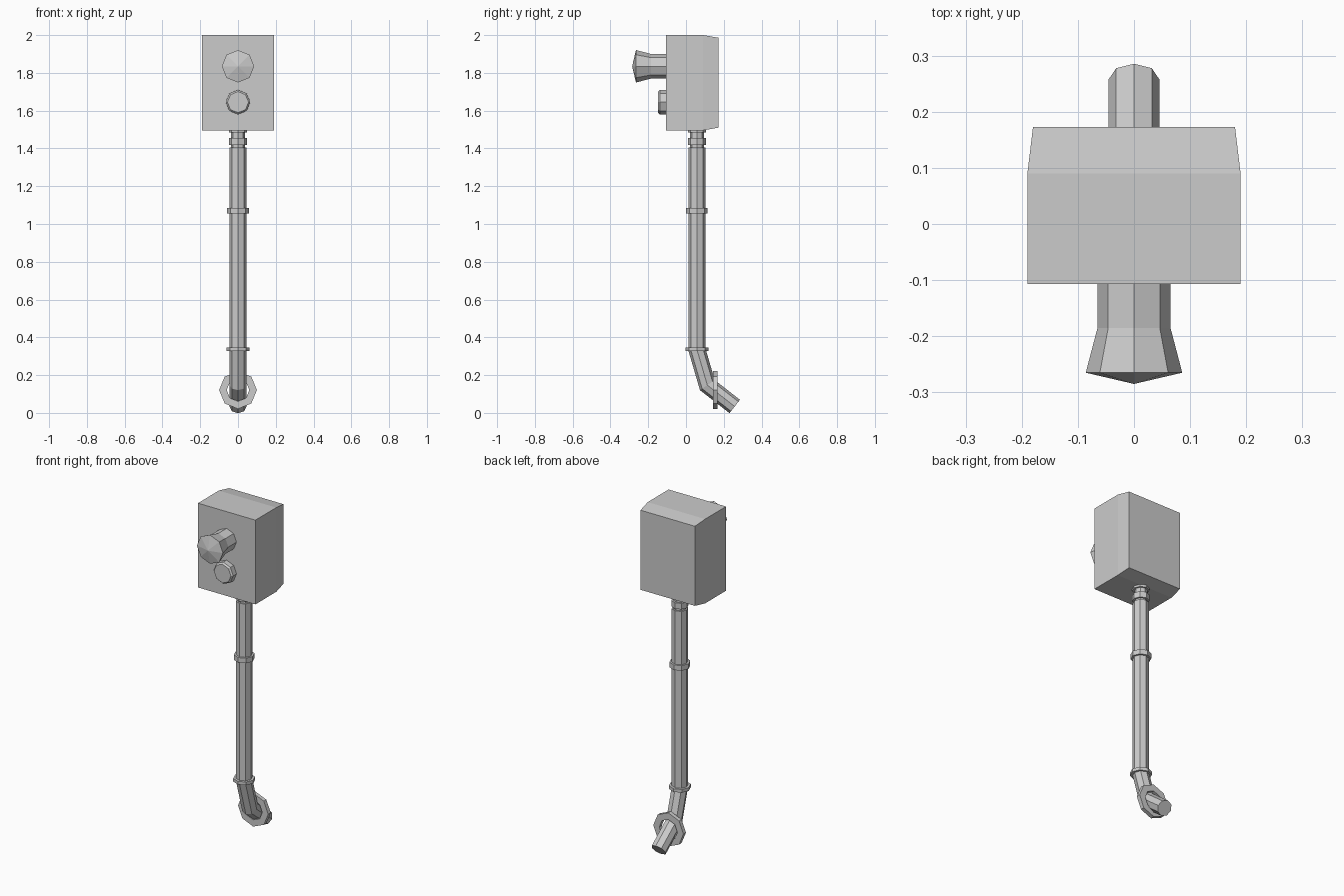
import bpy, bmesh, math
from mathutils import Vector

if "Cube" in bpy.data.objects:
    bpy.data.objects.remove(bpy.data.objects["Cube"])

POLE_Y = 0.058
SIDES = 8


def sweep(name, stations, cap=True, closed=False):
    """Octagonal skin; each station is (centre, radius, vector_u, vector_v)."""
    bm = bmesh.new()
    rings = []
    for c, r, u, v in stations:
        ring = []
        for i in range(SIDES):
            a = 2 * math.pi * i / SIDES
            ring.append(bm.verts.new(Vector(c) + r * (math.cos(a) * Vector(u) + math.sin(a) * Vector(v))))
        rings.append(ring)
    pairs = list(zip(rings, rings[1:]))
    if closed:
        pairs.append((rings[-1], rings[0]))
    for a, b in pairs:
        for i in range(SIDES):
            j = (i + 1) % SIDES
            bm.faces.new((a[i], a[j], b[j], b[i]))
    if cap and not closed:
        bm.faces.new(rings[0])
        bm.faces.new(rings[-1])
    bmesh.ops.remove_doubles(bm, verts=bm.verts, dist=1e-5)
    return finish(name, bm)


def finish(name, bm):
    bmesh.ops.recalc_face_normals(bm, faces=bm.faces)
    me = bpy.data.meshes.new(name)
    bm.to_mesh(me)
    bm.free()
    ob = bpy.data.objects.new(name, me)
    bpy.context.collection.objects.link(ob)
    return ob


def lathe_y(name, z, profile, **kw):
    return sweep(name, [((0, y, z), r, (1, 0, 0), (0, 0, 1)) for r, y in profile], **kw)


def lathe_z(name, profile):
    return sweep(name, [((0, POLE_Y, z), r, (1, 0, 0), (0, 1, 0)) for r, z in profile])


# Housing box with a slightly tapered back
bm = bmesh.new()
rings = []
for y, hx, hz in ((-0.107, 0.19, 0.252), (0.09, 0.19, 0.252), (0.173, 0.18, 0.238)):
    rings.append([bm.verts.new((sx * hx, y, 1.748 + sz * hz))
                  for sx, sz in ((-1, -1), (1, -1), (1, 1), (-1, 1))])
for a, b in zip(rings, rings[1:]):
    for i in range(4):
        j = (i + 1) % 4
        bm.faces.new((a[i], a[j], b[j], b[i]))
bm.faces.new(rings[0])
bm.faces.new(rings[-1])
finish("housing_box", bm)

# Flared knob with a shallow domed face
lathe_y("flared_knob", 1.835, [(0.065, -0.10), (0.065, -0.185), (0.086, -0.265), (0.0001, -0.285)])

# Lower button with a chamfered rim
lathe_y("round_button", 1.645, [(0.065, -0.10), (0.065, -0.138), (0.056, -0.147)])

# Neck between pole and box
lathe_z("pole_neck", [(0.036, 1.39), (0.036, 1.495)])
lathe_z("neck_collar", [(0.047, 1.418), (0.047, 1.454)])
lathe_z("top_collar", [(0.047, 1.484), (0.047, 1.498)])

# Pole bending into an angled foot, mitred at the bends
path = [Vector((0, POLE_Y, 1.405)), Vector((0, POLE_Y, 0.335)),
        Vector((0, 0.113, 0.147)), Vector((0, 0.2585, 0.034))]
path[3].y = 0.258
stations = []
for i, p in enumerate(path):
    d_in = (p - path[i - 1]).normalized() if i else (path[1] - p).normalized()
    d_out = (path[i + 1] - p).normalized() if i < len(path) - 1 else d_in
    t = (d_in + d_out).normalized()
    side = Vector((0, -t.z, t.y)) / t.dot(d_in)
    stations.append((p, 0.045, (1, 0, 0), side))
sweep("bent_pole", stations)

# Pole bands
lathe_z("middle_band", [(0.057, 1.056), (0.057, 1.086)])
lathe_z("lower_band", [(0.06, 0.328), (0.06, 0.347)])

# Flat washer ring around the foot
lathe_y("foot_ring", 0.121, [(0.1, 0.143), (0.1, 0.167), (0.06, 0.167), (0.06, 0.143)], closed=True)
